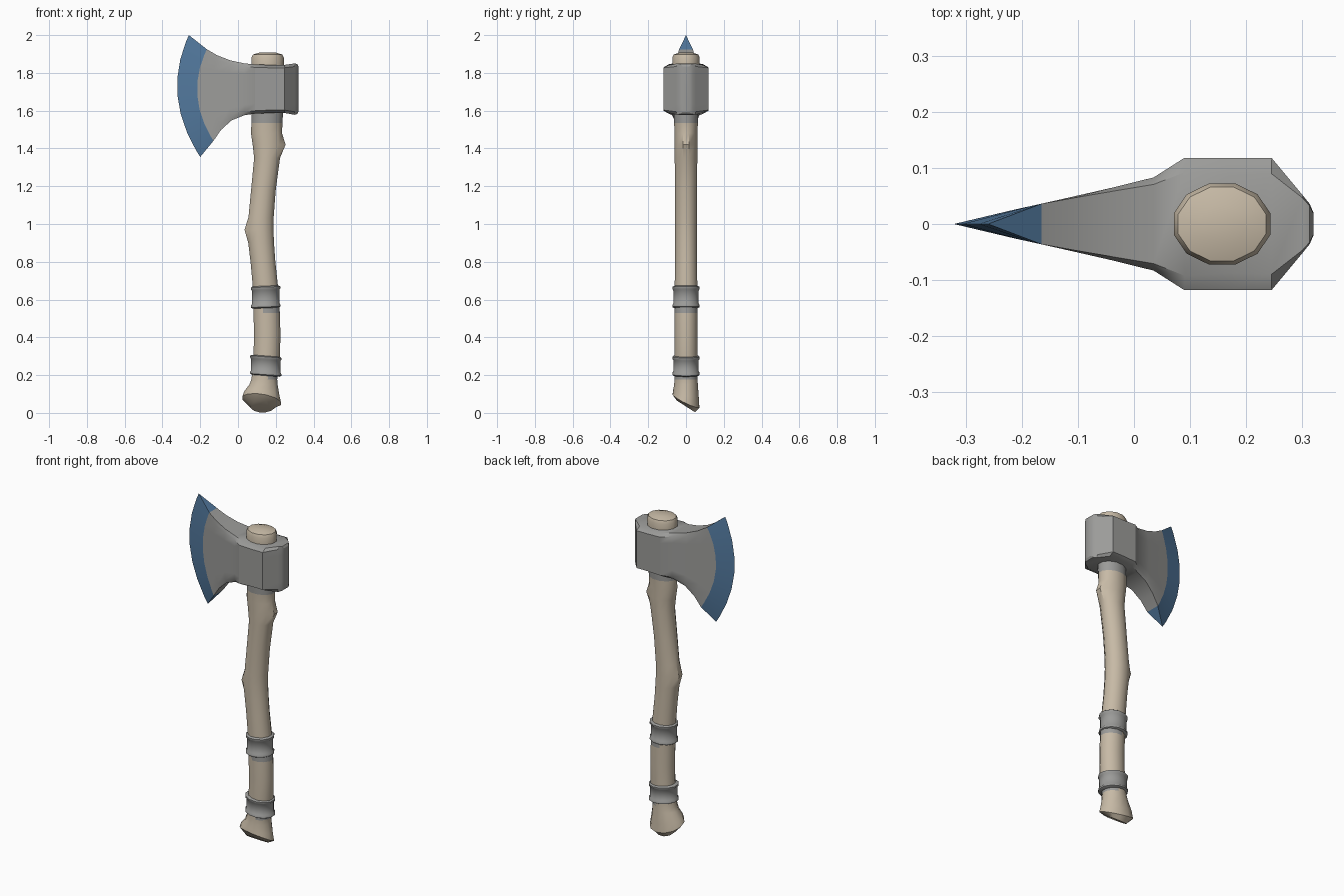
import bpy, bmesh, math

if "Cube" in bpy.data.objects:
    bpy.data.objects.remove(bpy.data.objects["Cube"])


def material(name, rgb):
    m = bpy.data.materials.new(name)
    m.diffuse_color = (*rgb, 1)
    m.use_nodes = True
    m.node_tree.nodes["Principled BSDF"].inputs["Base Color"].default_value = m.diffuse_color
    return m


WOOD = material("pale wood", (0.57, 0.49, 0.38))
STEEL = material("grey steel", (0.33, 0.33, 0.32))
BLUE = material("blue edge", (0.085, 0.19, 0.34))


def finish(name, bm, mats, angle):
    bmesh.ops.remove_doubles(bm, verts=bm.verts, dist=1e-5)
    bmesh.ops.recalc_face_normals(bm, faces=bm.faces)
    me = bpy.data.meshes.new(name)
    bm.to_mesh(me)
    bm.free()
    ob = bpy.data.objects.new(name, me)
    bpy.context.collection.objects.link(ob)
    for m in mats:
        me.materials.append(m)
    bpy.ops.object.select_all(action='DESELECT')
    ob.select_set(True)
    bpy.context.view_layer.objects.active = ob
    bpy.ops.object.shade_smooth_by_angle(angle=math.radians(angle))
    return ob


def loft(bm, rings):
    """Skin closed rings of equal length and cap both ends."""
    vs = [[bm.verts.new(p) for p in r] for r in rings]
    for a, b in zip(vs, vs[1:]):
        n = len(a)
        for i in range(n):
            j = (i + 1) % n
            bm.faces.new((a[i], a[j], b[j], b[i]))
    bm.faces.new(vs[0])
    bm.faces.new(vs[-1])


def ring(z, xl, xr, ry, knob=0, tilt_x=0, tilt_y=0, n=12):
    """Oval ring; knob pushes one side outward, tilts slope it."""
    cx, rx = (xl + xr) / 2, (xr - xl) / 2
    pts = []
    for i in range(n):
        a = 2 * math.pi * (i + 0.5) / n
        c, s = math.cos(a), math.sin(a)
        bump = knob * max(0, c * math.copysign(1, knob)) ** 3
        pts.append((cx + rx * c + bump, ry * s, z + tilt_x * c + tilt_y * s))
    return pts


# Handle: crooked branch with two knots and a flared, slanted foot
rows = [(0.034, 0.065, 0.195, 0.05, 0, 0, -0.032),
        (0.065, 0.02, 0.23, 0.073, 0, -0.015, -0.035),
        (0.10, 0.03, 0.222, 0.07, 0, -0.01, -0.02),
        (0.15, 0.058, 0.212, 0.065),
        (0.178, 0.068, 0.21, 0.063), (0.21, 0.073, 0.213, 0.062),
        (0.30, 0.08, 0.225, 0.062), (0.42, 0.082, 0.227, 0.062),
        (0.53, 0.08, 0.224, 0.062), (0.56, 0.08, 0.222, 0.062),
        (0.68, 0.075, 0.213, 0.062), (0.80, 0.064, 0.2, 0.06),
        (0.90, 0.052, 0.193, 0.06), (0.97, 0.05, 0.19, 0.06, -0.02),
        (1.035, 0.053, 0.191, 0.06), (1.18, 0.067, 0.202, 0.06),
        (1.35, 0.083, 0.225, 0.062), (1.42, 0.075, 0.232, 0.063, 0.025),
        (1.48, 0.066, 0.236, 0.063), (1.535, 0.068, 0.238, 0.065),
        (1.60, 0.07, 0.242, 0.068), (1.83, 0.068, 0.246, 0.074),
        (1.88, 0.068, 0.246, 0.075), (1.897, 0.076, 0.238, 0.068),
        (1.908, 0.115, 0.2, 0.035)]
bm = bmesh.new()
loft(bm, [ring(*r) for r in rows])
for f in bm.faces:
    c = f.calc_center_median()
    under_band = (0.175 < c.z < 0.20 or 0.528 < c.z < 0.562) and c.x > 0.15
    if under_band or 1.53 < c.z < 1.7:      # steel collar and band undersides
        f.material_index = 1
finish("handle", bm, [WOOD, STEEL], 40)

# Grip bands: sleeves with a raised rim at each end
for name, z0, z1, xl, xr, tilt in (("lower_band", 0.197, 0.302, 0.064, 0.230, -0.006),
                                   ("upper_band", 0.555, 0.672, 0.068, 0.224, 0.003)):
    bm = bmesh.new()
    h = z1 - z0
    prof = [(0, -0.006), (0.05, 0.003), (0.14, 0.003), (0.2, -0.003),
            (0.8, -0.003), (0.86, 0.003), (0.95, 0.003), (1, -0.006)]
    loft(bm, [ring(z0 + h * t, xl - d, xr + d, 0.072 + d, 0, tilt) for t, d in prof])
    finish(name, bm, [STEEL], 50)

# Plan outline of the head: half width as a function of x
PLAN = [(-0.33, 0), (-0.17, 0.035), (-0.05, 0.062), (0.035, 0.083), (0.09, 0.118),
        (0.245, 0.118), (0.30, 0.052), (0.313, 0.036), (0.32, 0.02)]


def half_width(x):
    for (x0, w0), (x1, w1) in zip(PLAN, PLAN[1:]):
        if x <= x1:
            return w0 + (w1 - w0) * (x - x0) / (x1 - x0)
    return PLAN[-1][1]


ROWS_T = [0, 0.06, 0.2, 0.35, 0.5, 0.65, 0.8, 0.94, 1]


def section(xt, zt, xb, zb, bulge, pinch, edge=False):
    """Upright section bowed toward the cutting edge, narrower at top and bottom."""
    side = []
    for t in ROWS_T:
        x = xb + (xt - xb) * t - bulge * 4 * t * (1 - t)
        k = pinch if t in (0, 1) else 1
        side.append((x, 0 if edge else half_width(x) * k, zb + (zt - zb) * t))
    return [(x, -w, z) for x, w, z in side] + [(x, w, z) for x, w, z in reversed(side)]


bevel_line = section(-0.165, 1.925, -0.13, 1.44, 0.068, 1)

# Steel head: flared cheeks, thick eye and tapered poll
stations = [(-0.11, 1.893, -0.09, 1.498, 0.04, 0.95),
            (-0.04, 1.866, -0.035, 1.548, 0.015, 0.9),
            (0.035, 1.85, 0.035, 1.576, 0, 0.85),
            (0.09, 1.845, 0.09, 1.584, 0, 0.78),
            (0.17, 1.842, 0.17, 1.588, 0, 0.74),
            (0.245, 1.842, 0.245, 1.588, 0, 0.76),
            (0.30, 1.85, 0.30, 1.578, 0, 0.9),
            (0.313, 1.847, 0.313, 1.582, 0, 0.9),
            (0.32, 1.835, 0.32, 1.594, 0, 0.9)]
bm = bmesh.new()
loft(bm, [bevel_line] + [section(*s) for s in stations])
finish("axe_head", bm, [STEEL], 30)

# Blue cutting edge: wedge from the bevel line down to a sharp arc
bm = bmesh.new()
sharp = section(-0.26, 2.0, -0.2, 1.355, 0.09, 1, True)
n = len(bevel_line)
va = [bm.verts.new(p) for p in bevel_line]
vb = [bm.verts.new(p) for p in sharp[:n // 2]]
vb += vb[::-1]
for i in range(n):
    j = (i + 1) % n
    face = [va[i], va[j], vb[j]] + ([vb[i]] if vb[i] is not vb[j] else [])
    bm.faces.new(face)
finish("cutting_edge", bm, [BLUE], 30)
